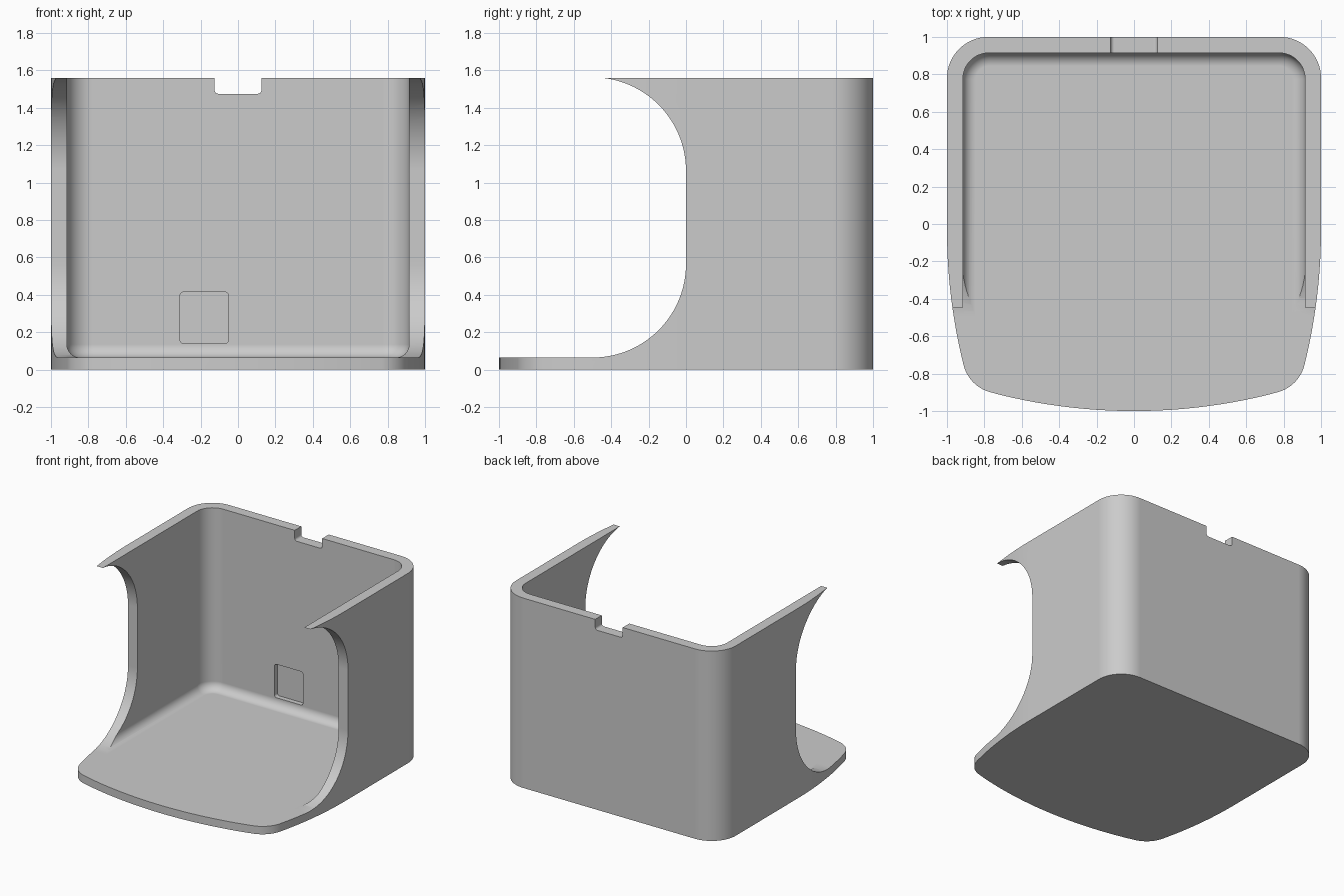
import bpy, bmesh
from math import sin, cos, pi, atan2, radians
from mathutils import Matrix

if "Cube" in bpy.data.objects:
    bpy.data.objects.remove(bpy.data.objects["Cube"])

HEIGHT, FLOOR, WALL = 1.56, 0.065, 0.915

plastic = bpy.data.materials.new("light grey plastic")
plastic.use_nodes = True
plastic.diffuse_color = (0.6, 0.6, 0.6, 1)
plastic.node_tree.nodes["Principled BSDF"].inputs["Base Color"].default_value = (0.6, 0.6, 0.6, 1)


def arc(cx, cy, r, a0, a1, n):
    return [(cx + r * cos(a0 + (a1 - a0) * i / n), cy + r * sin(a0 + (a1 - a0) * i / n))
            for i in range(n + 1)]


def round_rect(x0, x1, y0, y1, r, n=6):
    corners = [(x1 - r, y1 - r), (x0 + r, y1 - r), (x0 + r, y0 + r), (x1 - r, y0 + r)]
    return [p for i, (x, y) in enumerate(corners)
            for p in arc(x, y, r, i * pi / 2, (i + 1) * pi / 2, n)]


def loft(name, rings):
    """Solid from a stack of (outline, height) rings."""
    bm = bmesh.new()
    loops = [[bm.verts.new((x, y, z)) for x, y in pts] for pts, z in rings]
    for a, b in zip(loops, loops[1:]):
        for i in range(len(a)):
            j = (i + 1) % len(a)
            bm.faces.new((a[i], a[j], b[j], b[i]))
    bm.faces.new(loops[0])
    bm.faces.new(loops[-1])
    bmesh.ops.recalc_face_normals(bm, faces=bm.faces)
    mesh = bpy.data.meshes.new(name)
    bm.to_mesh(mesh)
    bm.free()
    obj = bpy.data.objects.new(name, mesh)
    bpy.context.collection.objects.link(obj)
    mesh.materials.append(plastic)
    return obj


# Outer body: rounded back, bowed sides and front
side_c, corner_c, front_c = (-2, -0.03), (0.717, -0.706), (0, 2)
side_a = atan2(corner_c[1] - side_c[1], corner_c[0] - side_c[0])
front_a = atan2(corner_c[1] - front_c[1], corner_c[0] - front_c[0])
half = arc(0.78, 0.78, 0.22, pi / 2, 0, 16)
half += arc(*side_c, 3, 0, side_a, 12)
half += arc(*corner_c, 0.2, side_a, front_a, 14)[1:]
half += arc(*front_c, 3, front_a, -pi / 2, 12)[1:]
outline = half + [(-x, y) for x, y in reversed(half[:-1])]
body = loft("shell_body", [(outline, 0), (outline, HEIGHT)])


# Cavity with a filleted floor, open to the front
def cavity_ring(inset):
    w, r = WALL - inset, 0.14 - inset
    c = WALL - 0.14
    right = [(w, -1.4)] + arc(c, c, r, 0, pi / 2, 12)
    return right + [(-x, y) for x, y in reversed(right)]


FILLET = 0.07
rings = [(cavity_ring(FILLET * (1 - sin(a))), FLOOR + FILLET * (1 - cos(a)))
         for a in (i * pi / 16 for i in range(9))]
cavity = loft("cavity_cutter", rings + [(cavity_ring(0), HEIGHT + 0.2)])

# Sweeping front opening, drawn in side profile and extruded across the width
opening = [(-1.4, FLOOR)] + arc(-0.5, FLOOR + 0.5, 0.5, -pi / 2, 0, 24)
opening += arc(-0.5, 1.063, 0.5, 0, radians(85), 24)
opening += [(-0.45, HEIGHT + 0.2), (-1.4, HEIGHT + 0.2)]
front = loft("front_cutter", [(opening, -1.3), (opening, 1.3)])
front.data.transform(Matrix(((0, 0, 1, 0), (1, 0, 0, 0), (0, 1, 0, 0), (0, 0, 0, 1))))


# Cable notch and shallow pocket in the back wall
def back_cutter(name, x0, x1, z0, z1, r, y0, y1):
    pts = round_rect(x0, x1, z0, z1, r)
    obj = loft(name, [(pts, y0), (pts, y1)])
    obj.data.transform(Matrix(((1, 0, 0, 0), (0, 0, 1, 0), (0, 1, 0, 0), (0, 0, 0, 1))))
    return obj


notch = back_cutter("notch_cutter", -0.125, 0.125, 1.475, HEIGHT + 0.2, 0.02, 0.8, 1.1)
pocket = back_cutter("pocket_cutter", -0.31, -0.05, 0.14, 0.415, 0.02, 0.8, WALL + 0.04)

# Cut the body, then discard the cutters
bpy.ops.object.select_all(action='DESELECT')
bpy.context.view_layer.objects.active = body
body.select_set(True)
for cutter in (cavity, front, notch, pocket):
    bm = bmesh.new()
    bm.from_mesh(cutter.data)
    bmesh.ops.recalc_face_normals(bm, faces=bm.faces)
    bm.to_mesh(cutter.data)
    bm.free()
    mod = body.modifiers.new("cut", 'BOOLEAN')
    mod.object, mod.operation, mod.solver = cutter, 'DIFFERENCE', 'EXACT'
    bpy.ops.object.modifier_apply(modifier=mod.name)
    bpy.data.objects.remove(cutter)

bpy.ops.object.shade_smooth_by_angle(angle=radians(30))
normals = body.modifiers.new("even shading", 'WEIGHTED_NORMAL')
normals.keep_sharp = True
